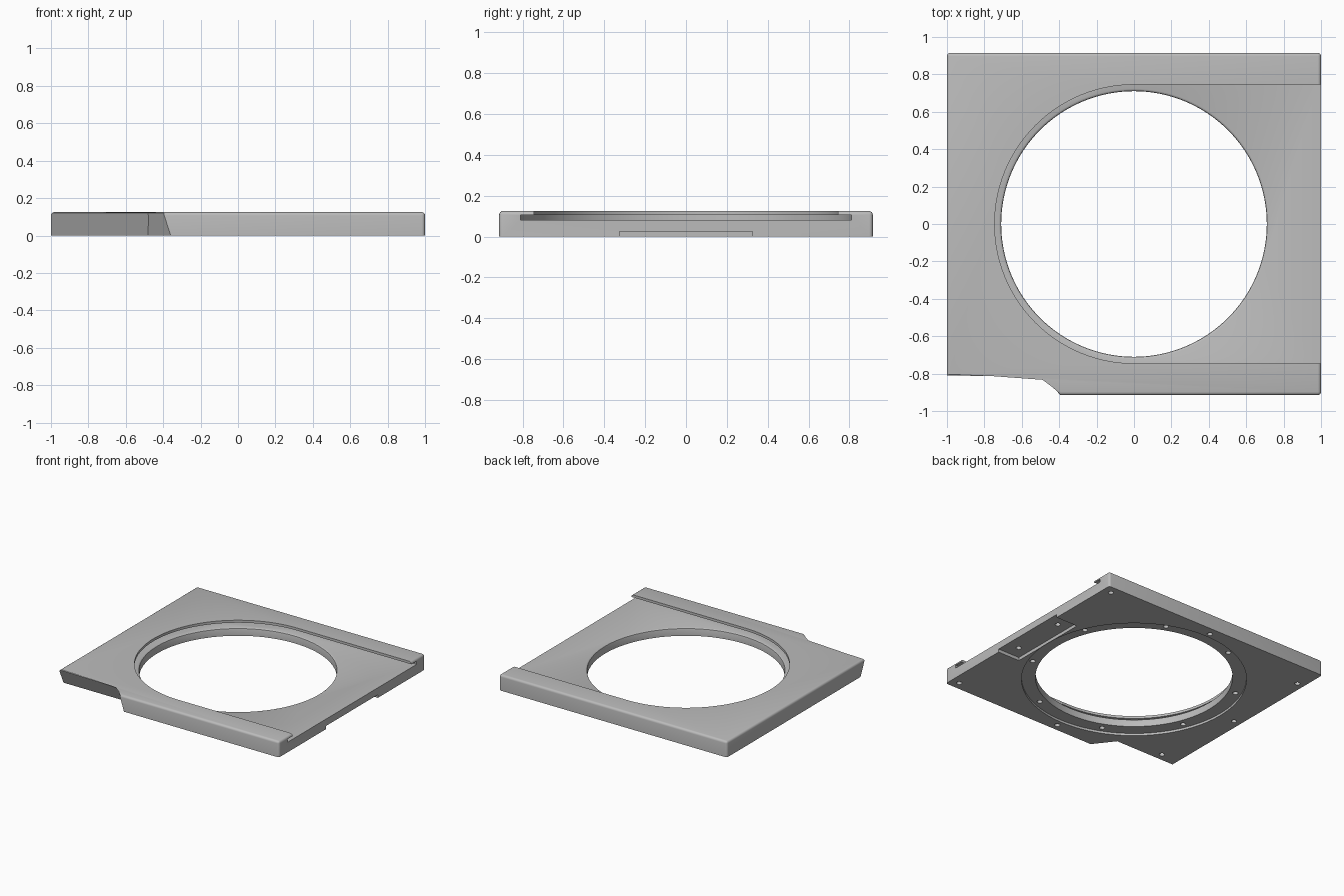
import bpy, bmesh
from math import pi, cos, sin, radians

cube = bpy.data.objects.get("Cube")
if cube:
    bpy.data.objects.remove(cube, do_unlink=True)

grey = bpy.data.materials.new("light_grey")
grey.use_nodes = True
colour = (0.5, 0.5, 0.5, 1)
grey.diffuse_color = colour
grey.node_tree.nodes["Principled BSDF"].inputs["Base Color"].default_value = colour


def finish(name, bm):
    bmesh.ops.recalc_face_normals(bm, faces=bm.faces)
    mesh = bpy.data.meshes.new(name)
    bm.to_mesh(mesh)
    bm.free()
    mesh.materials.append(grey)
    obj = bpy.data.objects.new(name, mesh)
    bpy.context.collection.objects.link(obj)
    return obj


def loft(bm, rings):
    """Closed solid through stacked rings of points."""
    rows = [[bm.verts.new(p) for p in ring] for ring in rings]
    bm.faces.new(rows[0][::-1])
    bm.faces.new(rows[-1])
    for a, b in zip(rows, rows[1:]):
        n = len(a)
        for i in range(n):
            j = (i + 1) % n
            bm.faces.new((a[i], a[j], b[j], b[i]))


def circle(r, z, n=128, x=0, y=0):
    return [(x + r * cos(2 * pi * i / n), y + r * sin(2 * pi * i / n), z)
            for i in range(n)]


def slot_outline(r, z, n=64):
    """Half circle on the -x side, open straight towards +x."""
    arc = [(r * cos(pi / 2 + pi * i / n), r * sin(pi / 2 + pi * i / n), z)
           for i in range(n + 1)]
    return arc + [(1.2, -r, z), (1.2, r, z)]


def rect(x0, x1, y0, y1, z):
    return [(x0, y0, z), (x1, y0, z), (x1, y1, z), (x0, y1, z)]


# Plate body: the notched front corner leans inwards towards the bottom
H = 0.125
W = 0.915


def outline(z, notch_y, notch_x):
    return [(-1, notch_y, z), (-0.48, notch_y, z), (notch_x, -W, z),
            (1, -W, z), (1, W, z), (-1, W, z)]


bm = bmesh.new()
loft(bm, [outline(0, -0.76, -0.36), outline(H, -0.815, -0.40)])
edges = []
for e in bm.edges:
    a, b = e.verts
    on_top = min(a.co.z, b.co.z) > H - 0.001
    upright = abs(a.co.z - b.co.z) > 0.1
    square_corner = upright and abs(a.co.y) > 0.9 and abs(a.co.x) > 0.9
    if on_top or square_corner:
        edges.append(e)
bmesh.ops.bevel(bm, geom=edges, offset=0.018, segments=4, profile=0.5,
                affect='EDGES')
body = finish("slotted_plate", bm)

# Cutters
cutters = []


def cutter(name, rings_list):
    bm = bmesh.new()
    for rings in rings_list:
        loft(bm, rings)
    obj = finish(name, bm)
    obj.hide_render = True
    cutters.append(obj)


# Slot with undercut grooves below its lips
cutter("slot_cutter", [[slot_outline(0.745, 0.09), slot_outline(0.745, 0.2)]])
cutter("groove_cutter", [[slot_outline(0.81, 0.08), slot_outline(0.81, 0.105)]])

# Round opening: stepped seat below, rounded rim above
profile = [(0.81, -0.05), (0.81, 0.018), (0.71, 0.018), (0.71, 0.068),
           (0.712, 0.074), (0.717, 0.078), (0.725, 0.081), (0.725, 0.2)]
cutter("opening_cutter", [[circle(r, z) for r, z in profile]])

# Shallow pocket under the open edge
cutter("pocket_cutter", [[rect(0.81, 1.1, -0.325, 0.325, -0.05),
                          rect(0.81, 1.1, -0.325, 0.325, 0.025)]])

# Blind screw holes on the underside
spots = [(0.93, 0.85), (0.93, -0.85), (-0.94, 0.71), (-0.85, -0.70),
         (0, 0.85), (0, -0.86), (-0.94, 0), (0.9, 0.22), (0.9, -0.22)]
for k in range(8):
    t = radians(22.5 + 45 * k)
    spots.append((0.765 * cos(t), 0.765 * sin(t)))
cutter("screw_hole_cutter", [[circle(0.02, -0.05, 16, x, y),
                              circle(0.02, 0.055, 16, x, y)] for x, y in spots])

bpy.ops.object.select_all(action='DESELECT')
body.select_set(True)
bpy.context.view_layer.objects.active = body
for c in cutters:
    mod = body.modifiers.new(c.name, 'BOOLEAN')
    mod.operation = 'DIFFERENCE'
    mod.solver = 'EXACT'
    mod.object = c
    bpy.ops.object.modifier_apply(modifier=mod.name)
for c in cutters:
    bpy.data.objects.remove(c, do_unlink=True)

bpy.ops.object.shade_smooth_by_angle(angle=radians(30))
